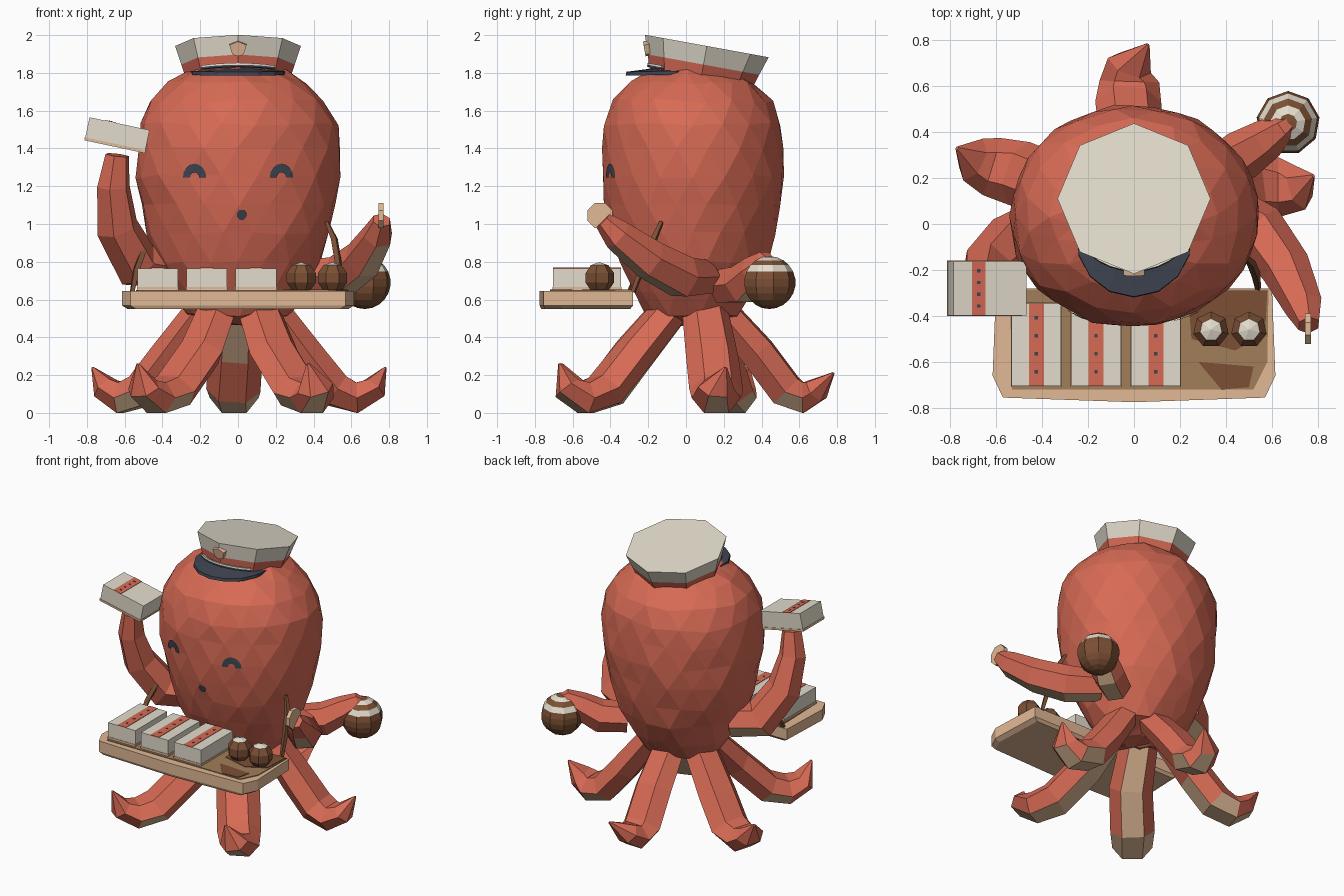
import bpy, bmesh, random
from math import sin, cos, pi, radians
from mathutils import Vector, Matrix
from mathutils.bvhtree import BVHTree

random.seed(4)
cube = bpy.data.objects.get("Cube")
if cube:
    bpy.data.objects.remove(cube)


def material(name, rgb):
    mat = bpy.data.materials.new(name)
    mat.use_nodes = True
    mat.diffuse_color = (*rgb, 1)
    mat.node_tree.nodes["Principled BSDF"].inputs["Base Color"].default_value = (*rgb, 1)
    return mat


RED = material("coral_red", (0.68, 0.145, 0.09))
WHITE = material("warm_white", (0.77, 0.72, 0.61))
TAN = material("belly_tan", (0.68, 0.45, 0.28))
WOOD = material("light_wood", (0.75, 0.48, 0.30))
DARK = material("navy_grey", (0.05, 0.06, 0.085))
BROWN = material("baked_brown", (0.20, 0.08, 0.035))
SAUCE = material("sauce_brown", (0.36, 0.21, 0.10))


def finish(name, bm, mats, matrix=None, normals=True):
    if normals:
        bmesh.ops.recalc_face_normals(bm, faces=bm.faces)
    mesh = bpy.data.meshes.new(name)
    if matrix:
        bm.transform(matrix)
    bm.to_mesh(mesh)
    bm.free()
    for m in mats:
        mesh.materials.append(m)
    obj = bpy.data.objects.new(name, mesh)
    bpy.context.collection.objects.link(obj)


def skin(bm, rings):
    """Join successive rings of points with faces and close both ends."""
    loops = [[bm.verts.new(p) for p in ring] for ring in rings]
    n = len(loops[0])
    for a, b in zip(loops, loops[1:]):
        for i in range(n):
            j = (i + 1) % n
            bm.faces.new((a[i], a[j], b[j], b[i]))
    bm.faces.new(loops[0][::-1])
    bm.faces.new(loops[-1])


def circle(r, z, n, turn=0.0):
    return [(r * cos(2 * pi * i / n + turn), r * sin(2 * pi * i / n + turn), z) for i in range(n)]


def tube(name, path, radii, mats, sides=6, under=-0.6, wide=1.0, deep=1.0):
    """Tapered limb; faces that look downward take the second material."""
    pts = [Vector(p) for p in path]
    run = pts[-1] - pts[0]
    side = Vector((run.y, -run.x, 0)).normalized()
    rings = []
    for i, (p, r) in enumerate(zip(pts, radii)):
        d = (pts[min(i + 1, len(pts) - 1)] - pts[max(i - 1, 0)]).normalized()
        up = side.cross(d).normalized()
        across = d.cross(up)
        rings.append([p + across * x * wide + up * y * deep for x, y, _ in circle(r, 0, sides)])
    bm = bmesh.new()
    skin(bm, rings)
    bmesh.ops.recalc_face_normals(bm, faces=bm.faces)
    if len(mats) > 1:
        for f in bm.faces:
            f.material_index = int(f.normal.z < under)
    finish(name, bm, mats)


def prism(name, outline, z0, z1, mat, taper=1.0):
    """Flat slab; a taper chamfers the bottom edge."""
    bm = bmesh.new()
    cy = sum(p[1] for p in outline) / len(outline)
    low = [(x * taper, cy + (y - cy) * taper, z0) for x, y in outline]
    mid = z0 + (z1 - z0) * 0.2
    skin(bm, [low, [(x, y, mid) for x, y in outline], [(x, y, z1) for x, y in outline]])
    finish(name, bm, [mat])


# Egg-shaped body, faceted and slightly uneven
profile = [(0.47, 0.1), (0.52, 0.27), (0.64, 0.355), (0.8, 0.435), (0.95, 0.488), (1.1, 0.518), (1.25, 0.538),
           (1.4, 0.54), (1.53, 0.523), (1.65, 0.465), (1.75, 0.36), (1.81, 0.255), (1.86, 0.12)]
bm = bmesh.new()
skin(bm, [circle(r, z, 18, (k % 2) * pi / 18) for k, (z, r) in enumerate(profile)])
for v in bm.verts:
    v.co += Vector([random.uniform(-0.01, 0.01) for _ in range(3)])
    v.co.y = v.co.y * 0.9 + 0.035
bmesh.ops.triangulate(bm, faces=bm.faces)
bmesh.ops.recalc_face_normals(bm, faces=bm.faces)
surface = BVHTree.FromBMesh(bm)
finish("body", bm, [RED])


# Face marks: thin plates laid on the front of the body
def on_face(x, z):
    hit = surface.ray_cast(Vector((x, -2, z)), Vector((0, 1, 0)))[0]
    return hit - Vector((0, 0.008, 0))


def face_mark(name, rows):
    bm = bmesh.new()
    grid = [[bm.verts.new(on_face(x, z)) for x, z in row] for row in rows]
    for a, b in zip(grid, grid[1:]):
        for i in range(len(a) - 1):
            bm.faces.new((a[i], a[i + 1], b[i + 1], b[i]))
    finish(name, bm, [DARK], normals=False)


for name, side in (("right_eye", -1), ("left_eye", 1)):
    angles = [pi * k / 8 for k in range(8, -1, -1)]
    face_mark(name, [[(side * 0.23 + r * cos(a), 1.245 + 1.2 * r * sin(a)) for a in angles]
                     for r in (0.024, 0.043, 0.062)])
face_mark("mouth", [[(0.02 + w * t, 1.05 + h) for t in (-1, 0, 1)]
                    for h, w in ((-0.025, 0.012), (-0.01, 0.025), (0.01, 0.025), (0.025, 0.012))])

# Five standing tentacles, broad towards the foot with a curled point
leg_radii = (0.105, 0.12, 0.122, 0.11, 0.085, 0.008)
legs = {
    "front_left_leg": [(0.11, -0.08, 0.55), (0.19, -0.27, 0.32), (0.31, -0.43, 0.12),
                       (0.39, -0.54, 0.08), (0.41, -0.63, 0.13), (0.37, -0.67, 0.26)],
    "front_right_leg": [(-0.11, -0.08, 0.55), (-0.2, -0.27, 0.32), (-0.34, -0.42, 0.12),
                        (-0.43, -0.53, 0.08), (-0.5, -0.61, 0.13), (-0.53, -0.66, 0.26)],
    "side_right_leg": [(-0.18, 0.1, 0.55), (-0.37, 0.17, 0.29), (-0.5, 0.22, 0.12),
                       (-0.62, 0.25, 0.08), (-0.7, 0.28, 0.13), (-0.77, 0.33, 0.24)],
    "side_left_leg": [(0.18, 0.1, 0.55), (0.37, 0.14, 0.29), (0.51, 0.16, 0.12),
                      (0.63, 0.16, 0.08), (0.72, 0.16, 0.13), (0.78, 0.21, 0.24)],
    "back_leg": [(0, 0.18, 0.55), (-0.01, 0.38, 0.32), (-0.025, 0.53, 0.12),
                 (-0.02, 0.62, 0.08), (-0.02, 0.69, 0.12), (0.06, 0.78, 0.21)],
}
for name, path in legs.items():
    tube(name, path, leg_radii, [RED, TAN], wide=1.18, deep=0.85)

# Three raised tentacles used as arms
tube("right_arm", [(-0.36, 0.02, 0.76), (-0.53, -0.08, 0.78), (-0.64, -0.19, 0.98), (-0.66, -0.26, 1.2),
                   (-0.64, -0.28, 1.365)], (0.11, 0.13, 0.115, 0.09, 0.065), [RED, TAN])
tube("left_arm", [(0.36, 0.1, 0.72), (0.54, -0.02, 0.72), (0.66, -0.19, 0.81), (0.74, -0.36, 0.94),
                  (0.76, -0.44, 1.02)], (0.1, 0.12, 0.11, 0.085, 0.05), [RED, TAN])
tube("back_left_arm", [(0.32, 0.2, 0.67), (0.47, 0.3, 0.68), (0.58, 0.37, 0.75), (0.65, 0.42, 0.8),
                       (0.7, 0.46, 0.78)], (0.1, 0.11, 0.09, 0.06, 0.03), [RED, TAN])


# Baked balls, coloured by height
def ball(name, centre, r, rule, segments, rings):
    bm = bmesh.new()
    bmesh.ops.create_uvsphere(bm, u_segments=segments, v_segments=rings, radius=r)
    for f in bm.faces:
        f.material_index = int(rule(f.calc_center_median().z / r))
    finish(name, bm, [BROWN, WHITE], Matrix.Translation(centre))


ball("held_ball", (0.67, 0.44, 0.69), 0.14, lambda h: 0.45 < h < 0.66 or 0.84 < h < 0.95, 9, 11)
for k, x in enumerate((0.335, 0.5)):
    ball("small_ball_%d" % k, (x, -0.46, 0.715), 0.083, lambda h: h > 0.7, 7, 5)

# Serving tray, sauce patches and shoulder straps
tray = [(-0.6, -0.28), (-0.615, -0.66), (-0.57, -0.755), (0, -0.775), (0.57, -0.755), (0.615, -0.66), (0.6, -0.28)]
prism("tray", tray, 0.55, 0.645, WOOD, 0.95)
prism("tray_bed", [(-0.54, -0.285), (0.585, -0.285), (0.58, -0.6), (0.52, -0.72), (-0.53, -0.72)], 0.64, 0.65, SAUCE)
prism("back_sauce", [(0.4, -0.29), (0.58, -0.29), (0.57, -0.48), (0.44, -0.55), (0.25, -0.5), (0.24, -0.38)],
      0.645, 0.654, BROWN)
prism("front_sauce", [(0.28, -0.6), (0.52, -0.62), (0.5, -0.71), (0.38, -0.72)], 0.645, 0.654, BROWN)
straps = {
    "right_strap": [(-0.56, -0.3, 0.64), (-0.54, -0.25, 0.75), (-0.5, -0.2, 0.86)],
    "left_strap": [(0.54, -0.28, 0.64), (0.53, -0.22, 0.8), (0.51, -0.17, 0.92), (0.47, -0.13, 1.01)],
}
for name, path in straps.items():
    tube(name, path, (0.014, 0.02, 0.02, 0.012), [BROWN], sides=4)


# Food boxes with a red band and small dark marks on the lid
def food_box(name, size, matrix, band=0.065, shift=0.0):
    bm = bmesh.new()

    def block(centre, dims, index):
        made = bmesh.ops.create_cube(bm, size=1, matrix=Matrix.Translation(centre) @ Matrix.Diagonal((*dims, 1)))
        for f in {f for v in made["verts"] for f in v.link_faces}:
            f.material_index = index

    w, d, h = size
    block((0, 0, 0), size, 0)
    block((shift, 0, h / 2), (band, d, 0.006), 1)
    block((0, 0, 0.01 - h / 2), (w + 0.006, d + 0.006, 0.012), 2)
    for k in range(4):
        block((shift, d * (k - 1.5) / 4.6, h / 2), (0.014, 0.014, 0.009), 3)
    finish(name, bm, [WHITE, RED, WOOD, DARK], matrix)


for k, x in enumerate((-0.425, -0.165, 0.095)):
    food_box("tray_box_%d" % k, (0.215, 0.36, 0.115), Matrix.Translation((x, -0.525, 0.708)))
food_box("held_box", (0.325, 0.235, 0.125),
         Matrix.Translation((-0.64, -0.28, 1.47)) @ Matrix.Rotation(radians(12), 4, 'Y'), 0.06, -0.05)

# Round paddle held by the left arm
bm = bmesh.new()
skin(bm, [circle(0.072, z, 8, pi / 8) for z in (-0.013, 0.013)])
finish("paddle", bm, [WOOD], Matrix.Translation((0.757, -0.455, 1.045)) @ Matrix.Rotation(pi / 2, 4, 'Y'))

# Sailor cap, tilted back: red band, flared white crown
tilt = Matrix.Translation((0, 0.08, 1.775)) @ Matrix.Rotation(radians(-10.3), 4, 'X')
bm = bmesh.new()
skin(bm, [circle(0.275, -0.01, 8), circle(0.3, 0.07, 8), circle(0.333, 0.17, 8)])
for f in bm.faces:
    f.material_index = int(f.calc_center_median().z > 0.07)
finish("cap", bm, [RED, WHITE], tilt)


# Visor and cord follow the front of the cap
def front_arc(r, z, spread, n=9):
    for k in range(n):
        a = radians(spread) * (2 * k / (n - 1) - 1)
        radius = r(a)
        yield Vector((radius * sin(a), -radius * cos(a), z - 0.5 * max(0, radius - 0.29)))


bm = bmesh.new()
inner = list(front_arc(lambda a: 0.23, 0.012, 64))
outer = list(front_arc(lambda a: 0.27 + 0.125 * cos(a * 1.35), 0.012, 64))
drop = Vector((0, 0, -0.02))
skin(bm, [[a, b, b + drop, a + drop] for a, b in zip(inner, outer)])
finish("visor", bm, [DARK], tilt)
for name, z, mat in (("cord", 0.022, WHITE), ("cord_edge", 0.012, DARK)):
    bm = bmesh.new()
    low, high = [list(front_arc(lambda a: 0.292, z + d, 42)) for d in (-0.005, 0.005)]
    skin(bm, [[a, b, b * 0.94, a * 0.94] for a, b in zip(low, high)])
    finish(name, bm, [mat], tilt)

# Small shield badge on the crown
bm = bmesh.new()
shield = [(-0.045, 0.02), (0, 0.04), (0.045, 0.02), (0.03, -0.03), (0, -0.04), (-0.03, -0.03)]
skin(bm, [[(x, y, z) for x, y in shield] for z in (-0.02, 0.012)])
finish("badge", bm, [WOOD], tilt @ Matrix.Translation((0, -0.312, 0.1)) @ Matrix.Rotation(radians(110), 4, 'X'))
